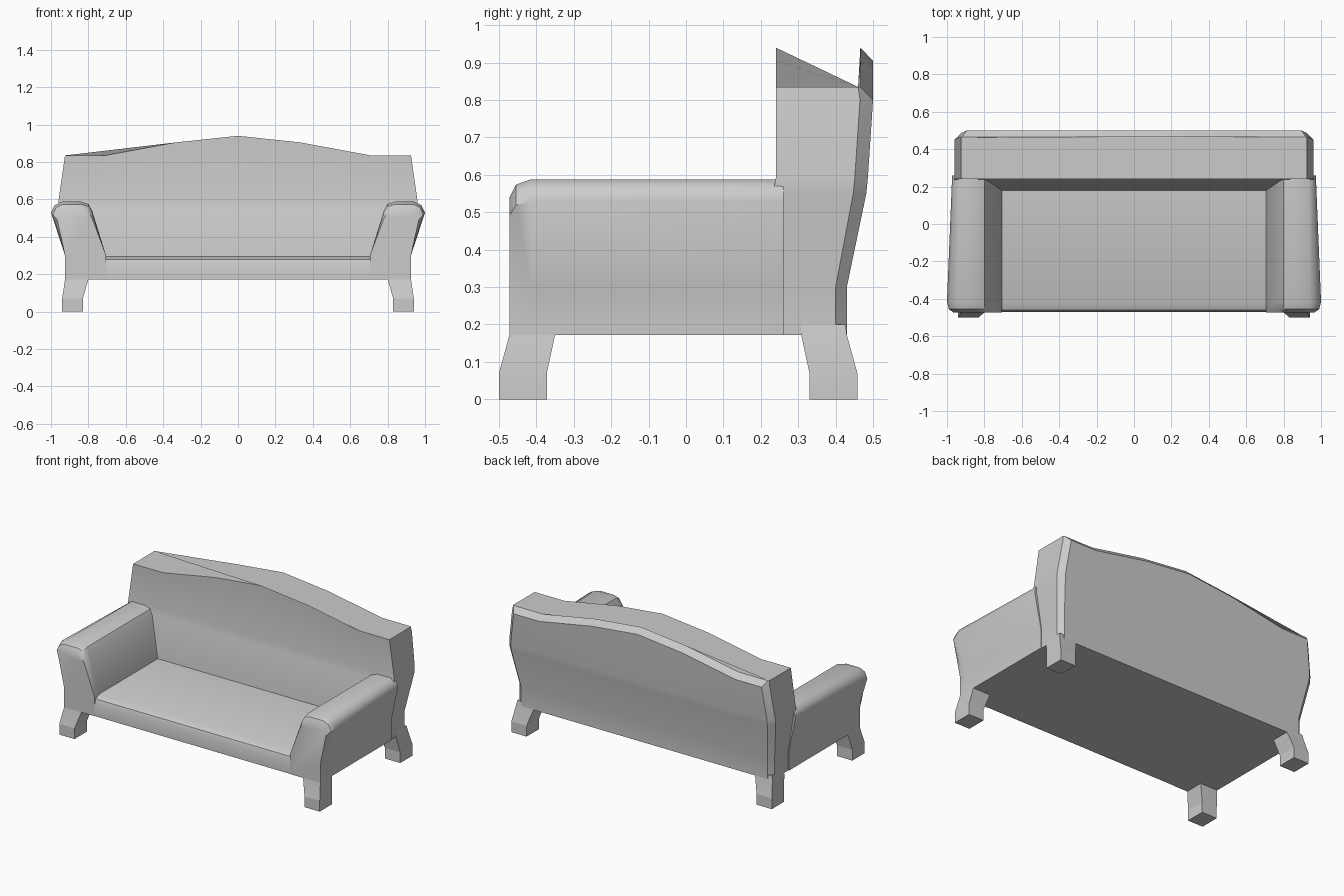
import bpy, bmesh, math

if "Cube" in bpy.data.objects:
    bpy.data.objects.remove(bpy.data.objects["Cube"])


def loft(name, rings, angle=40):
    """Skin a list of equal-length point rings and cap both ends."""
    bm = bmesh.new()
    vr = [[bm.verts.new(p) for p in r] for r in rings]
    n = len(vr[0])
    for a, b in zip(vr, vr[1:]):
        for i in range(n):
            j = (i + 1) % n
            bm.faces.new((a[i], a[j], b[j], b[i]))
    bm.faces.new(vr[0][::-1])
    bm.faces.new(vr[-1])
    bmesh.ops.recalc_face_normals(bm, faces=bm.faces)
    mesh = bpy.data.meshes.new(name)
    bm.to_mesh(mesh)
    bm.free()
    ob = bpy.data.objects.new(name, mesh)
    bpy.context.collection.objects.link(ob)
    bpy.ops.object.select_all(action='DESELECT')
    bpy.context.view_layer.objects.active = ob
    ob.select_set(True)
    bpy.ops.object.shade_smooth_by_angle(angle=math.radians(angle))
    return ob


# Seat: side profile swept across the width, rounded front edge
seat_profile = [(-.47, .172), (-.47, .25), (-.46, .28), (-.42, .298),
                (.25, .298), (.25, .172)]
loft("seat", [[(x, y, z) for y, z in seat_profile] for x in (-.9, .9)])

# Arms: flared cross-section lofted from front to back
arm_profile = [(.705, .172), (.705, .298), (.78, .54), (.80, .575), (.84, .588),
               (.94, .588), (.98, .57), (1.0, .53), (.925, .30), (.925, .172)]
arm_sections = [(-.472, .55, .83), (-.455, .87, .95), (-.415, 1, 1), (.26, .63, 1)]


def arm_ring(side, y, flare, height):
    ring = []
    for x, z in arm_profile:
        if x > .925:
            x = .925 + (x - .925) * flare
        if z > .5:
            z = .298 + (z - .298) * height
        ring.append((side * x, y, z))
    return ring


for side, label in ((-1, "left"), (1, "right")):
    loft(label + "_arm", [arm_ring(side, *s) for s in arm_sections])

# Backrest: plan outlines stacked upward, the upper ones following the arched crest
crest = [(-.71, 0), (-.33, .07), (0, .105), (.33, .07), (.71, 0)]
# z, half width, front y, rear y, rear corner cut, arched
levels = [(.172, .92, .18, .43, .03, 0), (.30, .92, .18, .43, .03, 0),
          (.55, .96, .232, .482, .035, 0), (.59, .96, .24, .486, .035, 0),
          (.80, .93, .24, .5, .035, 1), (.835, .925, .24, .466, .006, 1)]


def back_ring(z, w, front, rear, cut, arched):
    ring = [(-w, front, z)]
    ring += [(x, front, z + h * arched) for x, h in crest]
    ring += [(w, front, z), (w, rear - cut, z), (w - cut, rear, z)]
    ring += [(x, rear, z + h * arched) for x, h in reversed(crest)]
    ring += [(cut - w, rear, z), (-w, rear - cut, z)]
    return ring


loft("backrest", [back_ring(*lv) for lv in levels])

# Legs: straight foot, then kinking inward to meet the frame
leg_levels = [(0, .83, .94, .372, .5), (.07, .83, .94, .372, .5),
              (.172, .80, .925, .35, .472), (.20, .80, .92, .35, .468)]
for sx, xl in ((-1, "left"), (1, "right")):
    for sy, yl, shift in ((-1, "front", 0), (1, "rear", -.042)):
        loft(f"{yl}_{xl}_leg",
             [[(sx * x, sy * (y + shift), z)
               for x, y in ((x0, y0), (x1, y0), (x1, y1), (x0, y1))]
              for z, x0, x1, y0, y1 in leg_levels], 10)
